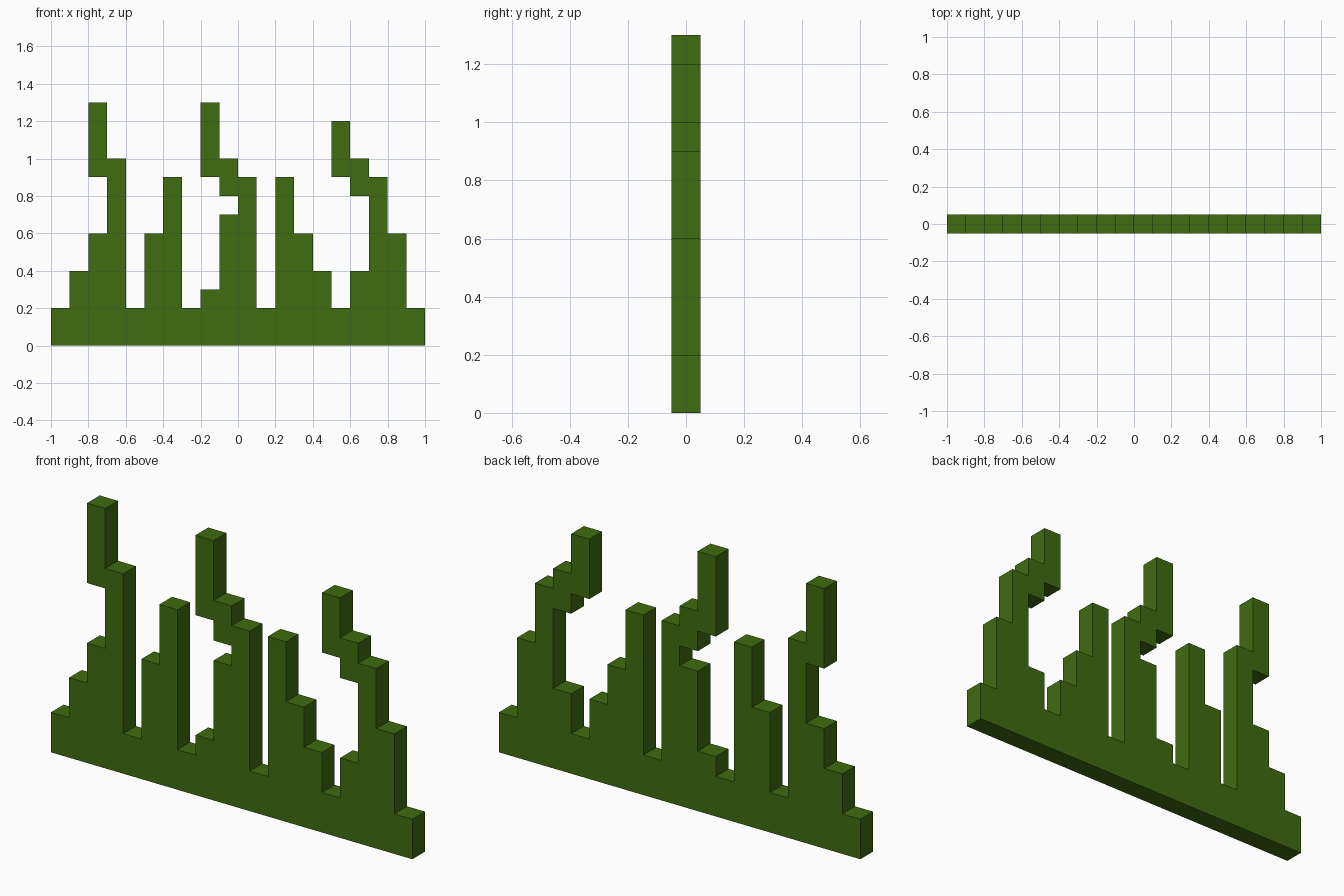
import bpy, bmesh

if "Cube" in bpy.data.objects:
    bpy.data.objects.remove(bpy.data.objects["Cube"])

CELL, DEPTH = 0.1, 0.1

# Solid column heights in cells, left to right: base strip plus blades
heights = [2, 4, 6, 10, 2, 6, 9, 2, 3, 7, 9, 2, 9, 6, 4, 2, 4, 9, 6, 2]
# Overhanging bent tips: column -> (bottom, top)
tips = {2: (9, 13), 8: (9, 13), 9: (8, 10), 15: (9, 12), 16: (8, 10)}

bm = bmesh.new()


def add_column(i, bottom, top):
    for k in range(bottom, top):
        corners = [(i, k), (i + 1, k), (i + 1, k + 1), (i, k + 1)]
        bm.faces.new([bm.verts.new(((a - 10) * CELL, -DEPTH / 2, b * CELL))
                      for a, b in corners])


# Front silhouette, merged into one flat outline
for i, h in enumerate(heights):
    add_column(i, 0, h)
for i, (bottom, top) in tips.items():
    add_column(i, bottom, top)
bmesh.ops.remove_doubles(bm, verts=bm.verts[:], dist=0.001)
bmesh.ops.dissolve_limit(bm, angle_limit=0.01, verts=bm.verts[:], edges=bm.edges[:])

# Thickness
ext = bmesh.ops.extrude_face_region(bm, geom=bm.faces[:], use_keep_orig=True)
back = [g for g in ext["geom"] if isinstance(g, bmesh.types.BMVert)]
bmesh.ops.translate(bm, verts=back, vec=(0, DEPTH, 0))
bmesh.ops.recalc_face_normals(bm, faces=bm.faces[:])

mesh = bpy.data.meshes.new("grass_strip")
bm.to_mesh(mesh)
bm.free()
grass = bpy.data.objects.new("grass_strip", mesh)
bpy.context.collection.objects.link(grass)

# Grass green
mat = bpy.data.materials.new("grass_green")
mat.diffuse_color = (0.05, 0.15, 0.005, 1)
mat.use_nodes = True
mat.node_tree.nodes["Principled BSDF"].inputs["Base Color"].default_value = mat.diffuse_color
mesh.materials.append(mat)
